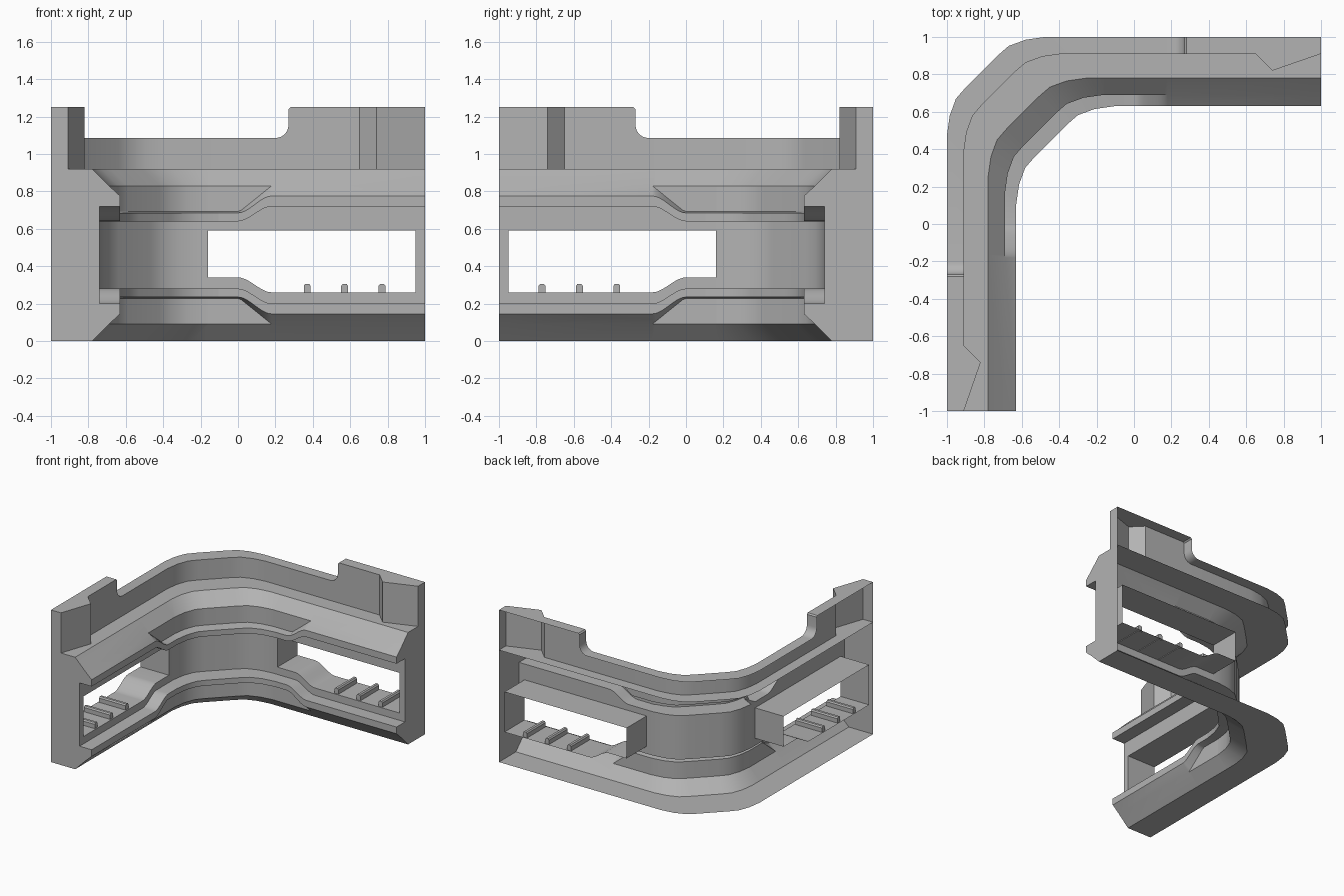
import bpy, bmesh, math

cube = bpy.data.objects.get("Cube")
if cube:
    bpy.data.objects.remove(cube)

grey = bpy.data.materials.new("light_grey")
grey.use_nodes = True
colour = (0.45, 0.45, 0.45, 1)
grey.diffuse_color = colour
grey.node_tree.nodes["Principled BSDF"].inputs["Base Color"].default_value = colour

WALL = 0.26              # depth of the wall behind the outer edge
WIN = (-0.16, 0.95)      # window span along each arm


def finish(name, bm):
    bmesh.ops.remove_doubles(bm, verts=bm.verts, dist=1e-4)
    mesh = bpy.data.meshes.new(name)
    bm.to_mesh(mesh)
    bm.free()
    obj = bpy.data.objects.new(name, mesh)
    bpy.context.collection.objects.link(obj)
    mesh.materials.append(grey)
    bpy.ops.object.select_all(action='DESELECT')
    bpy.context.view_layer.objects.active = obj
    obj.select_set(True)
    bpy.ops.object.shade_smooth_by_angle(angle=math.radians(28))


def place(x, y, mirrored):
    """Mirror a plan point across the corner diagonal for the second arm."""
    return (-y, -x) if mirrored else (x, y)


def blend(x):
    """1 around the corner, easing to 0 along the arm."""
    t = min(max((0.18 - x) / 0.18, 0), 1)
    return t * t * (3 - 2 * t)


def mix(a, b, t):
    return a + (b - a) * t


def sweep(name, arm, section, skip=lambda x0, x1, row: False):
    """Sweep a varying section along one arm, round the corner, along the other.
    arm: (x, extra) stations; section(x, extra) gives (depth, height) rows."""
    corner = [(-0.73, 0.90), (-0.67, 0.952), (-0.58, 0.985), (-0.475, 1.0)]
    half = []
    for bx, by in corner:
        rows = section(-1, None)
        half.append((-1, [(bx + d, by - d, z) for d, z in rows]))
    for x, extra in arm:
        half.append((x, [(x, 1 - d, z) for d, z in section(x, extra)]))
    other = [(x, [(*place(px, py, True), z) for px, py, z in pts]) for x, pts in half]
    stations = other[::-1] + half
    bm = bmesh.new()
    grid = [[bm.verts.new(p) for p in pts] for x, pts in stations]
    for i in range(len(grid) - 1):
        a, b = grid[i], grid[i + 1]
        for j in range(len(a) - 1):
            if not skip(stations[i][0], stations[i + 1][0], j):
                bm.faces.new((a[j], b[j], b[j + 1], a[j + 1]))
    # flat end plates
    bm.faces.new(grid[0])
    bm.faces.new(grid[-1][::-1])
    finish(name, bm)


# Main wall: sloped rims, lips that swell round the corner, window openings
def sill(x):
    return mix(0.26, 0.34, blend(x))


def rim(x):
    """Upper rim from the wall to the top, as (depth, height)."""
    t = blend(x)
    line = min(max((0.18 - x) / 0.17, 0), 1)
    low = mix(0.72, 0.64, t)
    return [(WALL, low), (0.37, low), (0.37, mix(0.775, 0.685, t)),
            (0.31, mix(0.83, 0.693, line)), (0.31, 0.83), (0.22, 0.92), (0, 0.92)]


def wall_section(x, extra):
    upper = rim(x)
    lower = [(d, 0.92 - z) for d, z in reversed(upper)]
    return lower + [(WALL, sill(x)), (WALL, 0.59)] + upper


def in_window(x0, x1, row):
    return row == 7 and min(x0, x1) >= WIN[0] and max(x0, x1) <= WIN[1]


steps = [0.18 * i / 10 for i in range(11)]
wall_arm = [(x, None) for x in [WIN[0]] + steps + [WIN[1], 1]]
sweep("corner_wall", wall_arm, wall_section, in_window)


# Parapet: low round the corner, stepped up and thickened at the ends
def parapet_section(x, extra):
    depth, height = extra or (0.09, 1.085)
    return [(0, 0.92), (depth, 0.92), (depth, height), (0, height)]


parapet_arm = []
for i in range(7):
    a = math.pi / 2 * i / 6
    parapet_arm.append((0.2 + 0.07 * math.sin(a), (0.09, 1.155 - 0.07 * math.cos(a))))
parapet_arm += [(0.27, (0.09, 1.24)), (0.28, (0.09, 1.25)), (0.65, (0.09, 1.25)),
                (0.74, (0.18, 1.25)), (1, (0.09, 1.25))]
sweep("parapet", parapet_arm, parapet_section)


def tube(name, loop, front, back, mirrored, capped):
    """Extrude a loop of (x, z) points through the wall."""
    if mirrored:
        loop = loop[::-1]
    bm = bmesh.new()
    rings = [[bm.verts.new((*place(x, 1 - d, mirrored), z)) for x, z in loop]
             for d in (front, back)]
    f, b = rings
    for i in range(len(loop)):
        k = (i + 1) % len(loop)
        bm.faces.new((f[i], f[k], b[k], b[i]))
    if capped:
        bm.faces.new(f[::-1])
        bm.faces.new(b)
    finish(name, bm)


# Window linings and the sill ribs, one set per arm
for side, mirrored in (("back", False), ("left", True)):
    loop = [(x, sill(x)) for x in [WIN[0]] + steps + [WIN[1]]]
    loop += [(WIN[1], 0.59), (WIN[0], 0.59)]
    tube(side + "_window_lining", loop, WALL, 0, mirrored, False)
    for n in range(3):
        x = 0.37 + 0.2 * n
        rib = [(x - 0.018, 0.255), (x - 0.018, 0.295), (x - 0.01, 0.306),
               (x + 0.01, 0.306), (x + 0.018, 0.295), (x + 0.018, 0.255)]
        tube(f"{side}_sill_rib_{n + 1}", rib, 0.25, 0.01, mirrored, True)
